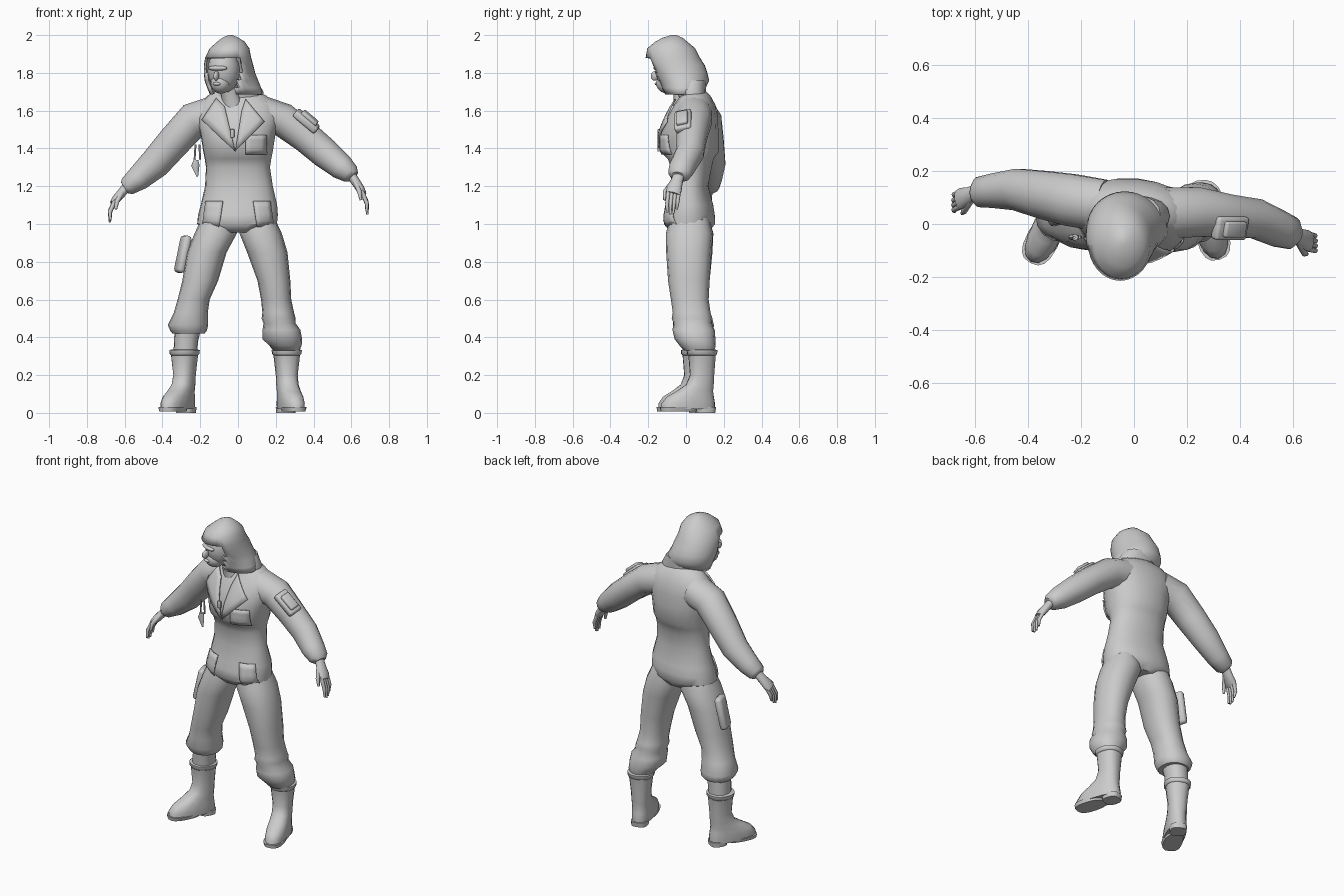
import bpy, bmesh, math
from mathutils import Vector, Matrix
from mathutils.bvhtree import BVHTree

if "Cube" in bpy.data.objects:
    bpy.data.objects.remove(bpy.data.objects["Cube"])

grey = bpy.data.materials.new("plain_grey")
grey.diffuse_color = (0.6, 0.6, 0.6, 1)
grey.use_nodes = True
grey.node_tree.nodes["Principled BSDF"].inputs["Base Color"].default_value = grey.diffuse_color


def finish(name, bm, angle=50):
    bmesh.ops.recalc_face_normals(bm, faces=bm.faces)
    me = bpy.data.meshes.new(name)
    bm.to_mesh(me)
    bm.free()
    ob = bpy.data.objects.new(name, me)
    bpy.context.collection.objects.link(ob)
    me.materials.append(grey)
    bpy.context.view_layer.objects.active = ob
    ob.select_set(True)
    bpy.ops.object.shade_smooth_by_angle(angle=math.radians(angle))
    ob.select_set(False)
    return ob


def oval(a, n, power):
    c, s = math.cos(a), math.sin(a)
    return (math.copysign(abs(c) ** power, c), math.copysign(abs(s) ** power, s))


def skin(bm, rows, caps=True):
    n = len(rows[0])
    for r0, r1 in zip(rows, rows[1:]):
        for i in range(n):
            bm.faces.new((r0[i], r0[(i + 1) % n], r1[(i + 1) % n], r1[i]))
    if caps:
        bm.faces.new(rows[0])
        bm.faces.new(rows[-1])


def stack(rings, n=16, yaw=0, power=0.9, caps=True):
    """Level rings: (z, x, y, half width, half depth)."""
    bm = bmesh.new()
    turn = Matrix.Rotation(math.radians(yaw), 3, 'Z')
    rows = []
    for z, x, y, rx, ry in rings:
        row = []
        for i in range(n):
            u, v = oval(2 * math.pi * i / n, n, power)
            row.append(bm.verts.new(Vector((x, y, z)) + turn @ Vector((u * rx, v * ry, 0))))
        rows.append(row)
    skin(bm, rows, caps)
    return bm


def tube(path, n=14):
    """Rings square to a path: (point, in-plane radius, depth radius)."""
    bm = bmesh.new()
    pts = [Vector(p[0]) for p in path]
    rows = []
    for k, (p, ra, rb) in enumerate(path):
        t = (pts[min(k + 1, len(pts) - 1)] - pts[max(k - 1, 0)]).normalized()
        v = (Vector((0, 1, 0)) - t * t.y).normalized()
        u = t.cross(v)
        rows.append([bm.verts.new(pts[k] + u * ra * math.cos(a) + v * rb * math.sin(a))
                     for a in (2 * math.pi * i / n for i in range(n))])
    skin(bm, rows)
    return bm


def box(name, centre, size, rot=(0, 0, 0), bevel=0.012):
    bm = bmesh.new()
    bmesh.ops.create_cube(bm, size=1)
    bmesh.ops.scale(bm, vec=size, verts=bm.verts)
    bmesh.ops.bevel(bm, geom=bm.edges[:], offset=bevel, segments=2, affect='EDGES', profile=0.5)
    turn = Matrix.Rotation(rot[2], 4, 'Z') @ Matrix.Rotation(rot[1], 4, 'Y') @ Matrix.Rotation(rot[0], 4, 'X')
    bm.transform(Matrix.Translation(centre) @ turn)
    return finish(name, bm)


def ball(name, centre, size, yaw=0, tilt=0):
    bm = bmesh.new()
    bmesh.ops.create_uvsphere(bm, u_segments=16, v_segments=10, radius=1)
    bmesh.ops.scale(bm, vec=size, verts=bm.verts)
    bm.transform(Matrix.Translation(centre) @ Matrix.Rotation(math.radians(yaw), 4, 'Z')
                 @ Matrix.Rotation(math.radians(tilt), 4, 'X'))
    return finish(name, bm)


# torso with chest overhang and narrow waist
torso = stack([(.955, 0, .02, .12, .10), (1.0, -.005, .018, .212, .136), (1.05, 0, .02, .212, .132),
               (1.1, .005, .022, .203, .122), (1.2, .005, .02, .18, .097), (1.3, 0, .028, .17, .108),
               (1.345, 0, .025, .177, .122), (1.38, 0, .02, .184, .152), (1.48, 0, .02, .2, .152),
               (1.56, 0, .035, .225, .135), (1.63, 0, .047, .21, .108), (1.68, -.005, .05, .155, .078),
               (1.72, -.02, .03, .075, .06)], n=20, yaw=-5)
tree = BVHTree.FromBMesh(torso)
finish("torso", torso)


def panel(name, outline, lift=0.008):
    """Thin cloth plate laid on the front of the torso from an (x, z) outline."""
    bm = bmesh.new()
    bm.faces.new([bm.verts.new((x, 0, z)) for x, z in outline])
    bmesh.ops.triangulate(bm, faces=bm.faces[:])
    bmesh.ops.subdivide_edges(bm, edges=bm.edges[:], cuts=3, use_grid_fill=True)
    for v in bm.verts:
        hit = tree.ray_cast(Vector((v.co.x, -1, v.co.z)), Vector((0, 1, 0)))[0]
        v.co.y = (hit.y if hit else -.03) - lift
    ob = finish(name, bm)
    mod = ob.modifiers.new("thickness", 'SOLIDIFY')
    mod.thickness = 0.009
    mod.offset = 0


# open collar, pockets and zip
panel("collar_left", [(-.19, 1.55), (-.115, 1.665), (-.07, 1.62), (-.015, 1.385)], .014)
panel("collar_right", [(.14, 1.54), (.04, 1.66), (.02, 1.6), (-.015, 1.385)], .014)
panel("chest_pocket", [(.04, 1.47), (.15, 1.47), (.15, 1.37), (.04, 1.37)], .006)
for s, side in ((-1, "left"), (1, "right")):
    panel("hip_pocket_" + side, [(s * .08, 1.12), (s * .17, 1.12), (s * .19, .985), (s * .1, .985)])
box("zip_pull", (-.03, -.145, 1.48), (.022, .012, .045), bevel=.004)

# sleeves
finish("sleeve_left", tube([((-.12, .07, 1.58), .1, .1), ((-.235, .09, 1.55), .095, .1),
                            ((-.34, .11, 1.435), .088, .092), ((-.44, .13, 1.32), .082, .08),
                            ((-.53, .125, 1.24), .066, .066), ((-.585, .12, 1.2), .05, .058),
                            ((-.6, .12, 1.19), .035, .04)]))
finish("sleeve_right", tube([((.12, .04, 1.58), .1, .1), ((.24, .045, 1.55), .09, .095),
                             ((.36, .03, 1.46), .083, .082), ((.46, .02, 1.375), .08, .076),
                             ((.55, -.02, 1.3), .068, .07), ((.595, -.035, 1.265), .052, .062),
                             ((.61, -.04, 1.25), .035, .04)]))
arm_tilt = math.radians(40)
box("arm_pouch", (.362, -.015, 1.545), (.15, .09, .04), (math.radians(15), arm_tilt, 0))
box("arm_pouch_flap", (.378, -.02, 1.56), (.1, .06, .03), (math.radians(15), arm_tilt, 0), .008)


def hand(side, wrist, palm, tip):
    w, p, t = Vector(wrist), Vector(palm), Vector(tip)
    finish("palm_" + side, tube([(w, .026, .03), (w.lerp(p, .4), .024, .033),
                                 (w.lerp(p, .75), .023, .041), (p, .016, .038)], 10))
    for i, size in enumerate((.9, 1, .95, .75)):
        off = Vector((0, -.028 + .0185 * i, 0))
        end = p + (t - p) * size
        bend = p.lerp(end, .5) + Vector((math.copysign(.008, w.x), 0, 0))
        finish(f"finger_{side}_{i + 1}", tube([(p + off - (p - w) * .15, .012, .011), (bend + off, .011, .01),
                                               (end + off * .9, .006, .006)], 8))
    base = w.lerp(p, .35) + Vector((0, -.02, 0))
    mid = w.lerp(p, .9) + Vector((-math.copysign(.015, w.x), -.045, 0))
    finish("thumb_" + side, tube([(base, .014, .014), (mid, .012, .012),
                                  (mid + (t - p) * .4, .007, .007)], 8))


hand("left", (-.59, .12, 1.195), (-.663, .09, 1.11), (-.678, .07, 1.01))
hand("right", (.595, -.035, 1.265), (.665, -.07, 1.16), (.685, -.075, 1.05))

# trouser legs with bunched cuffs
finish("trouser_left", stack([(1.04, -.1, .02, .09, .1), (.95, -.118, .02, .112, .125), (.85, -.165, .02, .105, .12),
                              (.7, -.2, .015, .095, .11), (.6, -.235, .02, .085, .1), (.53, -.25, .03, .09, .1),
                              (.465, -.265, .04, .107, .108), (.435, -.262, .045, .097, .1),
                              (.42, -.262, .045, .085, .09)]))
finish("trouser_right", stack([(1.04, .1, .02, .09, .1), (.95, .12, .018, .112, .125), (.85, .155, .015, .107, .12),
                               (.7, .19, .015, .087, .11), (.6, .202, .02, .08, .1), (.53, .213, .03, .084, .1),
                               (.5, .215, .032, .09, .108), (.475, .22, .035, .085, .1), (.44, .23, .04, .1, .112),
                               (.39, .235, .048, .105, .108), (.355, .252, .062, .085, .095),
                               (.33, .255, .07, .07, .08)]))
finish("sock_left", stack([(.45, -.265, .05, .07, .075), (.38, -.275, .053, .064, .07), (.3, -.28, .055, .062, .068)]))
box("thigh_pouch", (-.292, .045, .84), (.045, .1, .2), (0, math.radians(12), math.radians(15)), .018)


# boots: shaft, sloping instep and heeled sole
def boot(side, x, y, yaw):
    turn = math.radians(yaw)

    def at(z, forward, rx, ry):
        return (z, x + math.sin(turn) * forward, y - math.cos(turn) * forward, rx, ry)

    finish("boot_" + side, stack([at(.33, 0, .074, .075), at(.3, 0, .068, .071), at(.2, 0, .056, .064),
                                  at(.15, .012, .056, .074), at(.115, .04, .057, .1), at(.085, .065, .06, .13),
                                  at(.05, .076, .062, .147), at(.02, .077, .06, .147)], yaw=yaw, power=.85))
    finish("boot_rim_" + side, stack([at(.305, 0, .07, .073), at(.312, 0, .077, .079), at(.332, 0, .079, .081),
                                      at(.335, 0, .07, .072)], yaw=yaw))
    finish("sole_" + side, stack([at(.008, .13, .055, .096), at(.03, .13, .062, .099)], yaw=yaw, power=.75))
    finish("heel_" + side, stack([at(0, -.018, .048, .05), at(.03, -.018, .05, .055)], yaw=yaw, power=.7))


boot("left", -.283, .055, -28)
boot("right", .258, .085, 16)

# neck, face and features turned to one side
finish("neck", stack([(1.6, -.02, .0, .06, .065), (1.68, -.04, -.01, .05, .055), (1.78, -.06, -.04, .05, .055)]))
ball("head", (-.075, -.07, 1.81), (.085, .092, .115), -22, 8)
ball("jaw", (-.09, -.095, 1.745), (.055, .065, .055), -22)
ball("nose", (-.115, -.165, 1.785), (.013, .022, .026), -22, -20)
ball("brow", (-.108, -.145, 1.825), (.055, .02, .014), -22)
ball("lips", (-.113, -.152, 1.742), (.022, .012, .009), -22)

# draped hood with an arched opening
n = 32
hood = stack([(2.0, -.04, -.065, .012, .014), (1.985, -.04, -.072, .045, .055), (1.965, -.037, -.078, .073, .085),
              (1.93, -.045, -.078, .105, .127), (1.88, -.052, -.07, .122, .144), (1.84, -.05, -.05, .131, .15),
              (1.8, -.045, -.032, .136, .145), (1.76, -.035, -.012, .142, .135), (1.72, -.02, -.012, .143, .115),
              (1.685, -.01, -.02, .138, .09)], n=n, power=1, caps=False)
gone = []
for f in hood.faces:
    c = f.calc_center_median()
    a = math.degrees(math.atan2(c.x + .045, -(c.y + .035))) + 24
    if abs(a) < 50 and c.z < 1.905 - (a / 50) ** 2 * .05:
        gone.append(f)
bmesh.ops.delete(hood, geom=gone, context='FACES')
bmesh.ops.holes_fill(hood, edges=[e for e in hood.edges if e.is_boundary and
                                  all(v.co.z > 1.99 for v in e.verts)], sides=n)
cloth = finish("hood", hood).modifiers.new("thickness", 'SOLIDIFY')
cloth.thickness = 0.012
cloth.offset = -1
finish("hood_drape", stack([(1.76, 0, .03, .1, .08), (1.7, .01, .03, .125, .075), (1.66, 0, .035, .13, .07)]))

# clip hanging under the arm
bm = tube([((-.222, -.05, 1.34), .012, .012), ((-.226, -.05, 1.31), .022, .012), ((-.215, -.05, 1.25), .004, .004)], 8)
finish("hanging_tag", bm)
for i in range(2):
    finish(f"clip_strap_{i + 1}", tube([((-.2 - .03 * i, -.05, 1.34), .005, .006),
                                        ((-.205 - .02 * i, -.05, 1.42), .005, .006)], 6))
